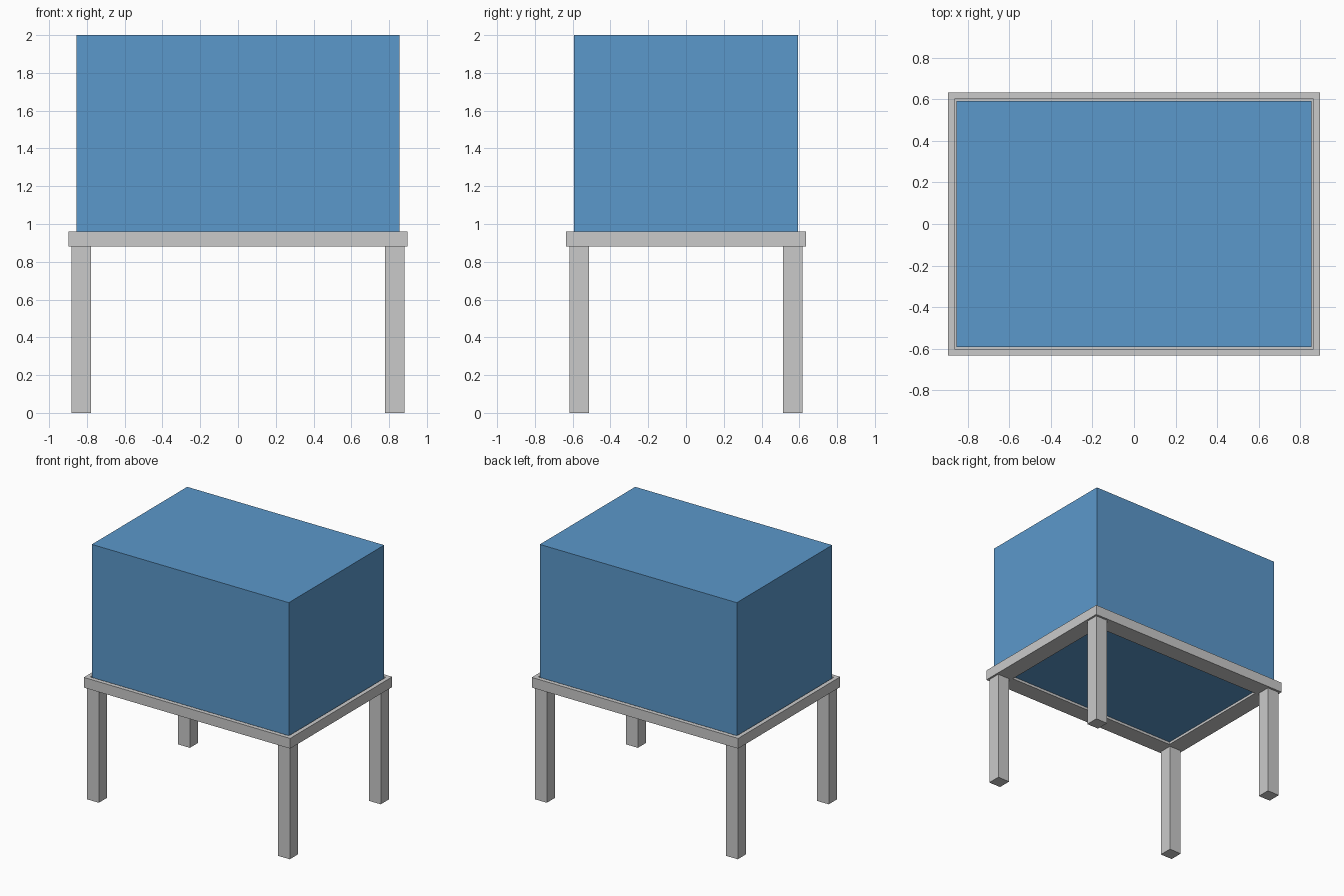
import bpy
import bmesh

if "Cube" in bpy.data.objects:
    bpy.data.objects.remove(bpy.data.objects["Cube"])


def material(name, rgb):
    m = bpy.data.materials.new(name)
    m.diffuse_color = (*rgb, 1.0)
    m.use_nodes = True
    m.node_tree.nodes["Principled BSDF"].inputs["Base Color"].default_value = m.diffuse_color
    return m


GREY = material("light grey metal", (0.59, 0.59, 0.59))
BLUE = material("blue", (0.105, 0.314, 0.597))


def finish(name, bm, mat):
    bmesh.ops.recalc_face_normals(bm, faces=bm.faces)
    mesh = bpy.data.meshes.new(name)
    bm.to_mesh(mesh)
    bm.free()
    mesh.materials.append(mat)
    obj = bpy.data.objects.new(name, mesh)
    bpy.context.collection.objects.link(obj)
    return obj


def box(name, x, y, z, mat):
    """Box from (min, max) ranges on each axis."""
    bm = bmesh.new()
    bmesh.ops.create_cube(bm, size=1)
    for v in bm.verts:
        v.co = [r[0] if c < 0 else r[1] for c, r in zip(v.co, (x, y, z))]
    return finish(name, bm, mat)


def mitred_frame(name, hx, hy, profile, mat):
    """Sweep an (inset, height) profile around a rectangle."""
    bm = bmesh.new()
    rings = [[bm.verts.new((sx * (hx - d), sy * (hy - d), z)) for d, z in profile]
             for sx, sy in ((-1, -1), (1, -1), (1, 1), (-1, 1))]
    n = len(profile)
    for i in range(4):
        a, b = rings[i], rings[(i + 1) % 4]
        for j in range(n):
            k = (j + 1) % n
            bm.faces.new((a[j], b[j], b[k], a[k]))
    return finish(name, bm, mat)


# Angle-iron frame: upright rim with an inward ledge along the bottom
mitred_frame("support_frame", 0.897, 0.634,
             [(0, 0.88), (0, 0.96), (0.033, 0.96), (0.033, 0.90),
              (0.14, 0.90), (0.14, 0.88)], GREY)

# Large box resting on the ledge
box("tank", (-0.856, 0.856), (-0.592, 0.592), (0.90, 2.0), BLUE)

# Four square legs under the corners
for sx, side in ((-1, "left"), (1, "right")):
    for sy, end in ((-1, "front"), (1, "back")):
        x = sorted((sx * 0.778, sx * 0.882))
        y = sorted((sy * 0.513, sy * 0.617))
        box(f"{end}_{side}_leg", x, y, (0.0, 0.88), GREY)
